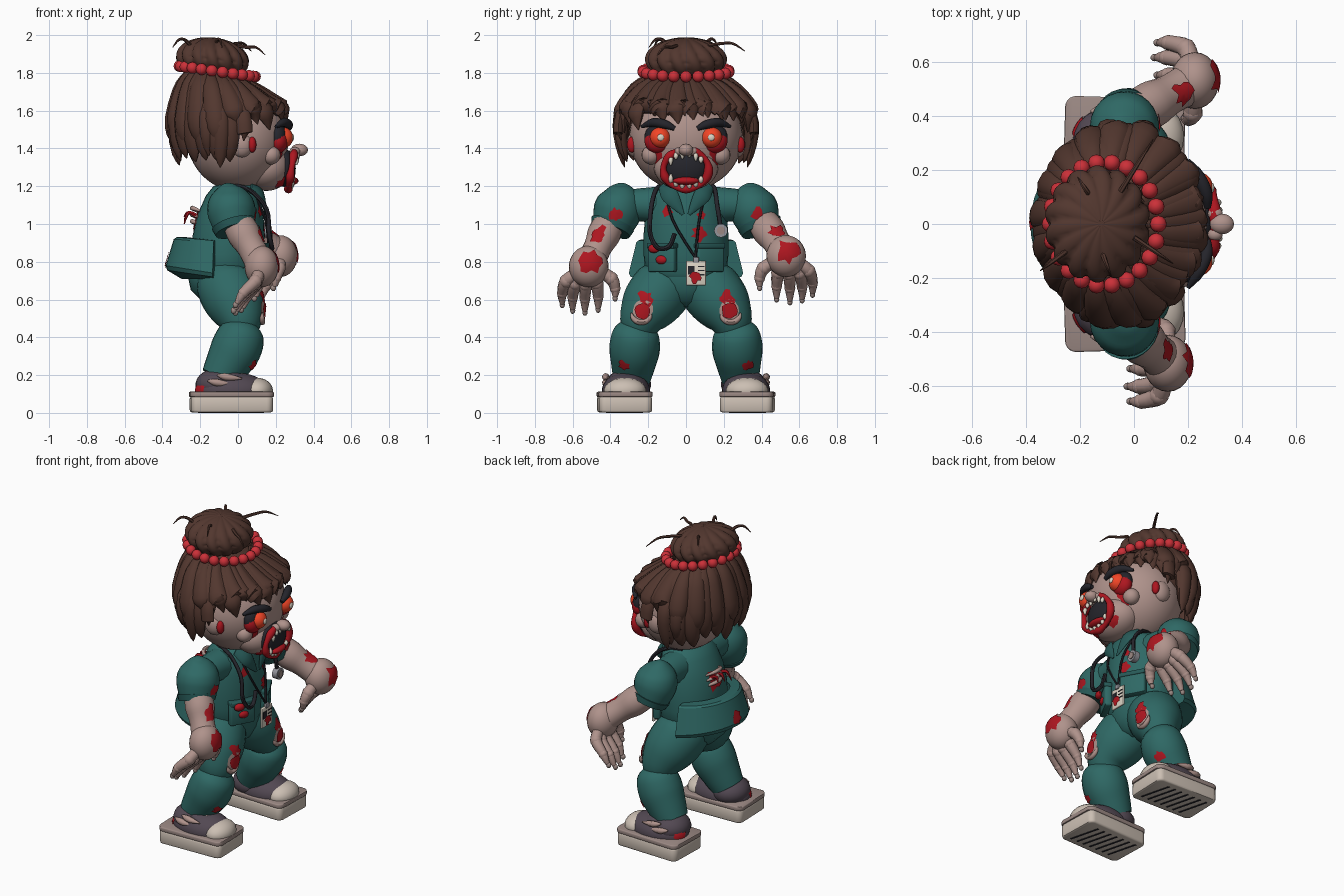
import bpy, bmesh, random
from math import sin, cos, pi, radians, atan2
from mathutils import Vector as V, Matrix, Euler
from mathutils.bvhtree import BVHTree

if "Cube" in bpy.data.objects:
    bpy.data.objects.remove(bpy.data.objects["Cube"])
random.seed(4)

COL = dict(skin=(.43, .29, .26), teal=(.028, .14, .13), trim=(.02, .10, .095), hair=(.085, .038, .028),
           red=(.42, .008, .014), bead=(.6, .03, .04), shoe=(.085, .065, .085), sole=(.6, .52, .45),
           stripe=(.33, .25, .23), dark=(.018, .018, .024), eye=(.9, .06, .02), bone=(.72, .66, .56), steel=(.3, .3, .33))
MAT = {}
for k, c in COL.items():
    MAT[k] = bpy.data.materials.new(k)
    MAT[k].diffuse_color = (*c, 1)

def finish(name, bm, mat, angle=45):
    bmesh.ops.recalc_face_normals(bm, faces=bm.faces)
    me = bpy.data.meshes.new(name)
    bm.to_mesh(me)
    bm.free()
    me.materials.append(MAT[mat])
    me.shade_smooth()
    me.set_sharp_from_angle(angle=radians(angle))
    ob = bpy.data.objects.new(name, me)
    bpy.context.collection.objects.link(ob)
    return ob

def ball(name, loc, r, mat, rot=(0, 0, 0), seg=20):
    bm = bmesh.new()
    r = r if isinstance(r, tuple) else (r, r, r)
    M = Matrix.LocRotScale(V(loc), Euler(rot), V(r))
    bmesh.ops.create_uvsphere(bm, u_segments=seg, v_segments=seg * 2 // 3, radius=1, matrix=M)
    return finish(name, bm, mat)

def box(name, loc, size, mat, bevel=.01, rot=(0, 0, 0), vertical=0):
    bm = bmesh.new()
    bmesh.ops.create_cube(bm, size=1)
    bmesh.ops.scale(bm, vec=size, verts=bm.verts)
    if vertical:
        ed = [e for e in bm.edges if abs(e.verts[0].co.z - e.verts[1].co.z) > 1e-4]
        bmesh.ops.bevel(bm, geom=ed, offset=vertical, segments=5, affect='EDGES', profile=.5)
    ed = [e for e in bm.edges if len(e.link_faces) == 2 and e.calc_face_angle(0) > .8]
    if bevel:
        bmesh.ops.bevel(bm, geom=ed, offset=bevel, segments=2, affect='EDGES', profile=.5)
    bmesh.ops.transform(bm, matrix=Matrix.LocRotScale(V(loc), Euler(rot), None), verts=bm.verts)
    return finish(name, bm, mat)

def rings(name, rows, mat, closed=False, angle=45):
    bm = bmesh.new()
    vs = [[bm.verts.new(p) for p in row] for row in rows]
    n = len(rows[0])
    for a, b in zip(vs, vs[1:] + (vs[:1] if closed else [])):
        for i in range(n):
            bm.faces.new((a[i], a[(i + 1) % n], b[(i + 1) % n], b[i]))
    if not closed:
        bm.faces.new(vs[0])
        bm.faces.new(vs[-1])
    return finish(name, bm, mat, angle)

def tube(name, pts, rad, mat, ref=(1, 0, 0), flat=1, n=16, sub=4, closed=False):
    """Smooth tapered sweep; flat squashes the section along ref."""
    q = [V((*p, r)) for p, r in zip(pts, rad if isinstance(rad, (list, tuple)) else [rad] * len(pts))]
    m = len(q)
    get = (lambda i: q[i % m]) if closed else (lambda i: q[max(0, min(m - 1, i))])
    out = []
    for i in range(m if closed else m - 1):
        a, b, c, d = (get(i + j) for j in (-1, 0, 1, 2))
        for t in [k / sub for k in range(sub)]:
            out.append(.5 * (2 * b + (c - a) * t + (2 * a - 5 * b + 4 * c - d) * t * t + (3 * b - a - 3 * c + d) * t ** 3))
    if not closed:
        out.append(q[-1])
    rows, L = [], len(out)
    for i, p in enumerate(out):
        e, f = (out[(i + 1) % L], out[i - 1]) if closed else (out[min(i + 1, L - 1)], out[max(i - 1, 0)])
        t = (e - f).to_3d().normalized()
        u = t.cross(V(ref)).normalized()
        v = u.cross(t)
        rows.append([p.to_3d() + max(p.w, .001) * (u * cos(2 * pi * k / n) + v * flat * sin(2 * pi * k / n)) for k in range(n)])
    return rings(name, rows, mat, closed)

def splat(name, target, loc, size, mat='red', off=.006, n=14, jag=.5):
    """Ragged stain wrapped on the surface of another part."""
    me = target.data
    tree = BVHTree.FromPolygons([v.co for v in me.vertices], [tuple(p.vertices) for p in me.polygons])
    c, nor = tree.find_nearest(V(loc))[:2]
    u = nor.orthogonal().normalized()
    w = nor.cross(u)
    bm = bmesh.new()
    rim = [size * (1 - jag * random.random()) for _ in range(n)]
    def place(p):
        s, nn = tree.find_nearest(p)[:2]
        return bm.verts.new(s + nn * off)
    mid = place(c)
    vs = [[place(c + f * rim[k] * (u * cos(2 * pi * k / n) + w * sin(2 * pi * k / n))) for k in range(n)] for f in (.35, .7, 1)]
    for k in range(n):
        j = (k + 1) % n
        bm.faces.new((mid, vs[0][k], vs[0][j]))
        for a, b in zip(vs, vs[1:]):
            bm.faces.new((a[k], b[k], b[j], a[j]))
    return finish(name, bm, mat)

# torso and pelvis
def body(name, prof, mat):
    return rings(name, [[V((cx + rx * cos(2 * pi * k / 32), ry * sin(2 * pi * k / 32), z)) for k in range(32)]
                        for cx, z, rx, ry in prof], mat)
torso = body('scrub_shirt', [(0, 1.22, .08, .1), (-.01, 1.2, .12, .15), (-.025, 1.15, .145, .19), (-.04, 1.05, .175, .215),
             (-.05, .94, .19, .225), (-.055, .84, .19, .225), (-.06, .74, .185, .215), (-.06, .72, .175, .2)], 'teal')
body('trouser_seat', [(-.07, .8, .18, .19), (-.075, .72, .19, .205), (-.075, .65, .175, .19), (-.06, .59, .13, .13), (-.05, .56, .06, .06)], 'teal')
flap_rows = []
for k in range(19):
    a = radians(97 + 166 * k / 18)
    b = -cos(a)
    flap_rows.append([V((-.1 + rx * cos(a), ry * sin(a), z)) for rx, ry, z in
        ((.17, .19, .91 + .02 * b), (.225, .255, .91 + .02 * b), (.24, .265, .9 + .02 * b), (.283, .305, .735 + .045 * b), (.275, .295, .715 + .04 * b), (.2, .22, .71))])
flap = rings('shirt_back_hem', flap_rows, 'teal', angle=30)
tube('neck', [(0, 0, 1.1), (.02, 0, 1.3)], .1, 'skin')

# head, jaw and mouth
head = ball('head', (0, 0, 1.46), (.27, .3, .285), 'skin', seg=36)
muzzle = ball('jaw', (.15, 0, 1.3), (.135, .17, .125), 'skin', seg=28)
ball('mouth_cavity', (.25, 0, 1.295), (.055, .115, .1), 'dark')
def lip(a, k=1):
    return (.283 + .016 * sin(a), .12 * k * cos(a), 1.288 + .102 * k * sin(a))
tube('lips', [lip(2 * pi * k / 16) for k in range(16)], [.017 + .007 * (k % 3 == 0) for k in range(16)], 'red', closed=True, n=10)
ball('tongue', (.285, 0, 1.228), (.035, .07, .022), 'red')
for s in (1, -1):
    for k in range(6):
        p = V(lip(s * radians(38 + 21 * k), .84))
        tube('tooth', [p + V((.01, 0, .012 * s)), p + V((.018, 0, -.003 * s)), p + V((.016, 0, -(.018 + .01 * (k % 2)) * s))], [.011, .013, .005], 'bone', n=8, sub=2)
    ball('nostril', (.3, .038 * s, 1.385), (.028, .024, .022), 'skin')
    ball('cheek', (.175, .185 * s, 1.365), .05, 'skin')
    # ears, eyes and brows
    ball('ear', (.02, .27 * s, 1.42), (.06, .045, .068), 'skin')
    ball('ear_stain', (.075, .287 * s, 1.42), (.022, .025, .042), 'red')
    ball('eye_socket', (.21, .14 * s, 1.46), (.05, .08, .075), 'dark')
    ball('eye_blood', (.215, .15 * s, 1.44), (.05, .07, .065), 'red')
    ball('eyeball', (.236, .137 * s, 1.457), .056, 'eye')
    ball('pupil', (.289, .134 * s, 1.458), (.008, .018, .018), 'bone')
    tube('eyebrow', [(.272, .06 * s, 1.505), (.268, .11 * s, 1.527), (.24, .175 * s, 1.537), (.2, .235 * s, 1.515)],
         [.012, .023, .023, .008], 'dark', n=10)
    splat('cheek_blood', head, (.24, .19 * s, 1.35), .065)
    splat('chin_blood', muzzle, (.25, .1 * s, 1.2), .05)
ball('nose', (.325, 0, 1.392), (.045, .038, .033), 'skin')

# hair: scalp cap, layered locks, bun, beads, stray strands
ball('hair_cap', (-.08, 0, 1.575), (.265, .32, .21), 'hair', rot=(0, .12, 0), seg=32)
PROF = [(1.84, -.1, .13, .15), (1.75, -.075, .215, .265), (1.62, -.045, .285, .335), (1.5, -.03, .31, .35), (1.3, -.045, .275, .32)]
def hair_pt(a, z, k=1):
    for (z1, *p), (z0, *r) in zip(PROF, PROF[1:]):
        if z >= z0:
            break
    t = (z - z0) / (z1 - z0)
    cx, rx, ry = (V(p) * t + V(r) * (1 - t))
    x = cx + k * rx * cos(a)
    return (x, k * ry * sin(a), z - max(0, z - 1.6) * (.25 + .9 * x))
for layer, count in ((0, 26), (1, 18)):
    for i in range(count):
        a = 2 * pi * (i + .5 * layer) / count
        d = abs((a + pi) % (2 * pi) - pi) * 180 / pi
        tip = (1.545 if d < 55 else 1.5 if d < 92 else 1.33) + random.uniform(-.02, .04) + layer * (.02 if d < 92 else .09)
        k = 1 + .04 * layer + random.uniform(-.01, .02)
        zs = [1.83, 1.77, 1.7, .55 * 1.68 + .45 * tip, tip + .06, tip]
        tube('hair_lock', [hair_pt(a + .12 * j / 5, z, k * (.97 if j == 5 else 1)) for j, z in enumerate(zs)],
             [.02, .038, .05, .058, .04, .003], 'hair', ref=(cos(a), sin(a), .35), flat=.62, n=10, sub=2)
for s in (1, -1):
    for a, tip in ((100, 1.3), (113, 1.36), (78, 1.44)):
        tube('side_lock', [hair_pt(s * radians(a), z, k) for z, k in ((1.68, .98), (1.58, 1.05), (1.48, 1.06), (tip + .06, 1.05), (tip, 1.03))],
             [.02, .042, .042, .03, .003], 'hair', ref=(0, s, .2), flat=.6, n=10, sub=2)
bun = ball('hair_bun', (0, 0, 0), 1, 'hair', seg=84)
for v in bun.data.vertices:
    p = v.co.copy()
    k = .86 + .15 * abs(sin(7 * atan2(p.y, p.x) + 1.5 * p.z)) ** .6
    v.co = Matrix.Rotation(.12, 3, 'Y') @ V((p.x * .195 * k, p.y * .215 * k, p.z * .115 * (.93 + .07 * k))) + V((-.135, 0, 1.872))
for i in range(22):
    a = 2 * pi * i / 22
    x = .2 * cos(a)
    ball('hair_bead', (-.11 + x, .228 * sin(a), 1.808 - .14 * x), .031, 'bead', seg=12)
for x, y, dx, dy, h in ((-.25, -.1, -.08, -.06, .03), (-.16, .1, -.04, .06, .03), (-.05, .12, .1, .16, .01), (0, -.05, .12, -.08, -.01), (-.12, -.1, .03, -.08, .03)):
    z = 1.945
    tube('stray_hair', [(x, y, z), (x + dx * .4, y + dy * .4, z + h), (x + dx * .8, y + dy * .8, z + h), (x + dx * 1.2, y + dy * 1.2, z + h - .04)],
         [.01, .009, .007, .002], 'hair', ref=(.3, .2, 1), n=6)

for s in (1, -1):
    # sleeves
    tube('shoulder', [(-.03, .12 * s, 1.1), (-.035, .27 * s, 1.1), (-.035, .34 * s, 1.08)], [.1, .085, .08], 'teal')
    sleeve = tube('sleeve', [(-.035, .345 * s, 1.215), (-.038, .345 * s, 1.195), (-.038, .348 * s, 1.14), (-.035, .362 * s, 1.07), (-.025, .385 * s, 1.0), (-.02, .395 * s, .975)],
                  [.015, .06, .112, .128, .112, .1], 'teal', n=24)
    tube('sleeve_cuff', [(-.024, .388 * s, 1.0), (-.014, .4 * s, .965)], [.118, .108], 'trim', n=24)
    splat('sleeve_blood', sleeve, (.12, .38 * s, 1.05), .045)
    # arms, hands and fingers
    H = V((.225, .53, .83)) if s > 0 else V((.125, -.515, .775))
    S = V((-.01, .4 * s, 1.02))
    fore = tube('forearm', [S, S.lerp(H, .3), S.lerp(H, .6), H], [.078, .088, .074, .08], 'skin', n=20)
    hand = ball('hand', H, (.09, .105, .11), 'skin', seg=24)
    splat('hand_blood', hand, H + V((.1, .01, .03)), .09)
    splat('arm_blood', fore, S.lerp(H, .5) + V((.1, .02 * s, .06)), .062)
    for dy, dz, dx in ((-.14, -.16, -.03), (-.05, -.22, -.1), (.02, -.235, -.13), (.085, -.225, -.14), (.14, -.195, -.13)):
        P = [H + V((fx * dx, s * dy * fy, dz * fz)) for fx, fy, fz in ((.1, .4, .15), (.25, .85, .4), (.75, 1.0, .72), (1, 1, 1))]
        tube('finger', P, [.032, .034, .027, .014], 'skin', n=10)
        ball('knuckle', P[1], .037, 'skin', seg=10)
        ball('knuckle', P[2], .029, 'skin', seg=10)
        ball('fingernail', P[3] + V((-.008, 0, -.008)), (.016, .014, .018), 'stripe', seg=10)
    # legs
    thigh = tube('thigh', [(-.07, .07 * s, .77), (-.06, .11 * s, .68), (-.015, .185 * s, .58), (.012, .235 * s, .49), (.015, .25 * s, .42)],
                 [.12, .16, .156, .12, .085], 'teal', n=24)
    shin = tube('shin', [(.04, .262 * s, .475), (.025, .268 * s, .43), (-.01, .272 * s, .34), (-.06, .28 * s, .25), (-.1, .287 * s, .18)],
                [.065, .118, .134, .117, .1], 'teal', n=24)
    splat('knee_skin', thigh, (.17, .235 * s, .545), .06, 'skin', .006, jag=.15)
    splat('knee_wound', thigh, (.17, .235 * s, .54), .045, 'red', .014, jag=.2)
    splat('thigh_blood', thigh, (.17, .225 * s, .61), .055)
    splat('shin_blood', shin, (.08, .33 * s, .25), .04)
    tube('knee_tear', [(.128, .237 * s + .052 * cos(t), .53 + .05 * sin(t)) for t in [pi + pi * k / 6 for k in range(7)]],
         [.004, .012, .015, .016, .015, .012, .004], 'skin', n=8)
    # shoes
    y = .325 * s
    box('shoe_sole', (-.035, y, .045), (.435, .28, .085), 'sole', .012, (0, 0, -.03 * s), .035)
    box('sole_band', (-.035, y, .098), (.445, .285, .028), 'stripe', .006, (0, 0, -.03 * s), .04)
    for k in range(7):
        box('sole_groove', (-.18 + .048 * k, y, .003), (.012, .2, .006), 'dark', 0, (0, 0, .25))
    upper = ball('shoe_upper', (-.03, .318 * s, .115), (.195, .128, .1), 'shoe', seg=28)
    ball('shoe_heel', (-.11, .305 * s, .15), (.115, .12, .085), 'shoe')
    ball('shoe_tongue', (-.02, .312 * s, .17), (.09, .1, .055), 'shoe', (0, .3, 0))
    ball('toe_cap', (.1, .323 * s, .118), (.085, .112, .068), 'sole')
    for lx, lz in ((.015, .213), (.06, .19)):
        tube('shoe_lace', [(lx, .25 * s, lz - .03), (lx + .005, .315 * s, lz), (lx, .38 * s, lz - .03)], .01, 'stripe', n=8)
    for x, z in ((-.11, .16), (-.06, .19)):
        tube('torn_side', [(x - .05, .415 * s, z + .01), (x, .425 * s, z), (x + .08, .42 * s, z - .008)], [.005, .02, .004], 'skin', n=8)
    splat('shoe_blood', upper, (-.2, .36 * s, .13), .06)
    # shirt collar and pockets
    tube('collar_lapel', [(.07, .13 * s, 1.2), (.125, .085 * s, 1.15), (.145, .015 * s, 1.05)], [.02, .045, .008], 'trim', flat=.35, n=8)
    box('pocket', (.112, .125 * s, .82), (.045, .16, .15), 'teal', .012, (0, 0, .5 * s))
    box('pocket_trim', (.116, .125 * s, .885), (.05, .165, .028), 'trim', .006, (0, 0, .5 * s))

# stethoscope
tube('stethoscope_loop', [(-.06, -.12, 1.21), (.06, -.16, 1.18), (.15, -.185, 1.08), (.165, -.19, .95), (.18, -.15, .875), (.175, -.09, .88), (.17, -.06, .95)], .012, 'dark', n=8)
tube('stethoscope_tube', [(-.06, .12, 1.21), (.06, .15, 1.19), (.14, .165, 1.1), (.155, .185, .97)], .012, 'dark', n=8)
tube('stethoscope_disc', [(.14, .185, .965), (.175, .185, .965)], .036, 'steel', ref=(0, 0, 1), sub=1, n=20)
tube('stethoscope_face', [(.17, .185, .965), (.18, .185, .965)], .022, 'stripe', ref=(0, 0, 1), sub=1, n=20)

# badge on its lanyard
for s in (1, -1):
    tube('lanyard', [(.07, .11 * s, 1.19), (.145, .07 * s, 1.02), (.165, .05, .82)], .007, 'dark', n=6)
badge = box('badge', (.165, .053, .74), (.014, .105, .13), 'bone', .004)
box('badge_clip', (.17, .053, .81), (.02, .03, .03), 'steel', .004)
box('badge_photo', (.173, .028, .755), (.004, .035, .045), 'dark', 0)
for k in range(3):
    box('badge_line', (.173, .08, .775 - .022 * k), (.004, .035, .006), 'dark', 0)
splat('badge_blood', badge, (.2, .05, .72), .04, off=.008)

# shirt stains and the exposed ribs on the back
for p, r in (((.2, .09, .95), .05), ((.2, -.14, 1.08), .04), ((.2, .1, 1.05), .03), ((-.1, -.3, 1.12), .05), ((-.3, .02, 1.04), .085)):
    splat('shirt_blood', torso, p, r)
splat('hem_blood', flap, (-.4, .02, .82), .05)
for y, z in ((-.13, .81), (-.17, .87)):
    ball('pocket_blood', (.13, y, z), (.02, .035, .024), 'red', (0, 0, -.5), 10)
for k in range(3):
    z = 1.0 + .035 * k
    tube('rib', [(-.2, -.05, z), (-.235, -.02, z + .012), (-.24, .04, z + .012), (-.2, .08, z - .01)], [.006, .012, .012, .006], 'skin', ref=(0, 0, 1), n=8)
    tube('torn_thread', [(-.2, -.03 + .04 * k, 1.03), (-.26, -.04 + .05 * k, 1.06), (-.285, -.06 + .07 * k, 1.0 + .02 * k)], [.012, .01, .003], 'red', ref=(0, 0, 1), n=6)

for m in bpy.data.materials:
    if m.users and not m.is_grease_pencil:
        m.use_nodes = True
        m.node_tree.nodes["Principled BSDF"].inputs["Base Color"].default_value = m.diffuse_color
